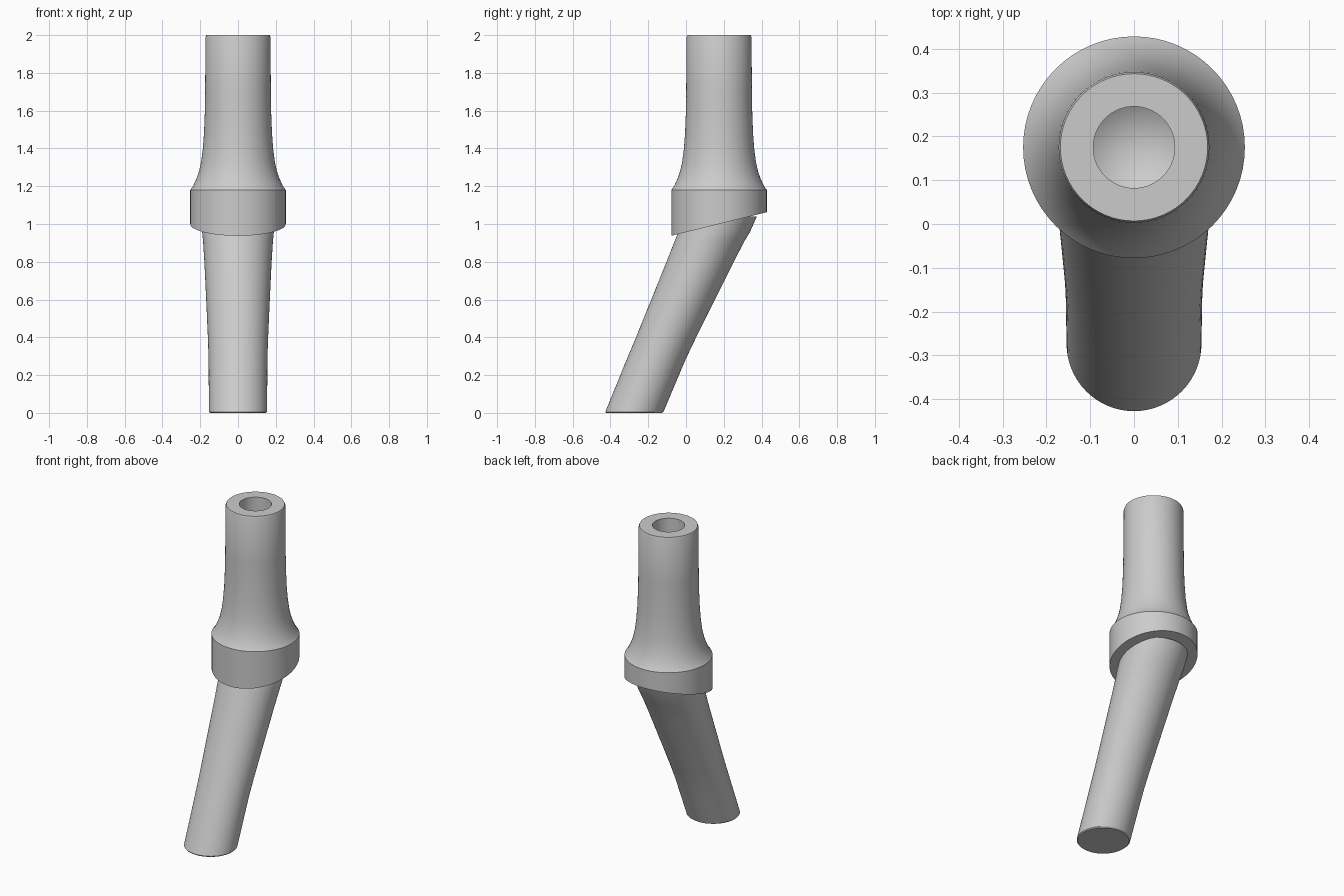
import bpy, bmesh, math
from mathutils import Vector

cube = bpy.data.objects.get("Cube")
if cube:
    bpy.data.objects.remove(cube, do_unlink=True)

SIDES = 64
AXIS_Y = 0.175

grey = bpy.data.materials.new("plain grey")
grey.use_nodes = True
colour = (0.6, 0.6, 0.6, 1)
grey.diffuse_color = colour
grey.node_tree.nodes["Principled BSDF"].inputs["Base Color"].default_value = colour


def loft(bm, sections):
    """Skin horizontal circles given as (centre y, z, radius); zero radius is a tip."""
    rings = []
    for y, z, r in sections:
        count = SIDES if r > 0 else 1
        rings.append([bm.verts.new((r * math.cos(math.tau * i / SIDES),
                                    y + r * math.sin(math.tau * i / SIDES), z))
                      for i in range(count)])
    for a, b in zip(rings, rings[1:]):
        for i in range(SIDES):
            j = (i + 1) % SIDES
            if len(b) == 1:
                bm.faces.new((a[i], a[j], b[0]))
            else:
                bm.faces.new((a[i], a[j], b[j], b[i]))
    return rings


def finish(bm, name):
    bmesh.ops.recalc_face_normals(bm, faces=bm.faces)
    mesh = bpy.data.meshes.new(name)
    bm.to_mesh(mesh)
    bm.free()
    obj = bpy.data.objects.new(name, mesh)
    mesh.materials.append(grey)
    bpy.context.collection.objects.link(obj)
    bpy.ops.object.select_all(action='DESELECT')
    obj.select_set(True)
    bpy.context.view_layer.objects.active = obj
    bpy.ops.object.shade_smooth_by_angle(angle=math.radians(30))
    return obj


# Upper post: collar, flared neck, rim and blind bore with a conical floor
profile = [(0.253, 0.85), (0.253, 1.18), (0.238, 1.2), (0.22, 1.24), (0.206, 1.28),
           (0.195, 1.33), (0.186, 1.4), (0.18, 1.48), (0.176, 1.58), (0.174, 1.7),
           (0.172, 1.99), (0.168, 2.0), (0.093, 2.0), (0.093, 1.35), (0, 1.29)]
bm = bmesh.new()
loft(bm, [(AXIS_Y, z, r) for r, z in profile])
# Slanted underside of the collar
slope = 0.125 / 0.506
bmesh.ops.bisect_plane(bm, geom=bm.verts[:] + bm.edges[:] + bm.faces[:],
                       plane_co=Vector((0, AXIS_Y, 1.0)),
                       plane_no=Vector((0, -slope, 1)), clear_inner=True)
bmesh.ops.holes_fill(bm, edges=[e for e in bm.edges if e.is_boundary], sides=0)
finish(bm, "collared_post")

# Lower angled stem, widening toward the collar
stem = [(-0.275, 0, 0.148), (-0.273, 0.006, 0.154), (-0.205, 0.17, 0.155),
        (-0.155, 0.29, 0.156), (-0.11, 0.39, 0.159), (-0.02, 0.59, 0.168),
        (0.075, 0.8, 0.178), (0.125, 0.91, 0.185), (0.15, 0.96, 0.19), (0.185, 1.04, 0.19)]
bm = bmesh.new()
rings = loft(bm, stem)
bm.faces.new(rings[0])
bm.faces.new(rings[-1])
finish(bm, "angled_stem")
